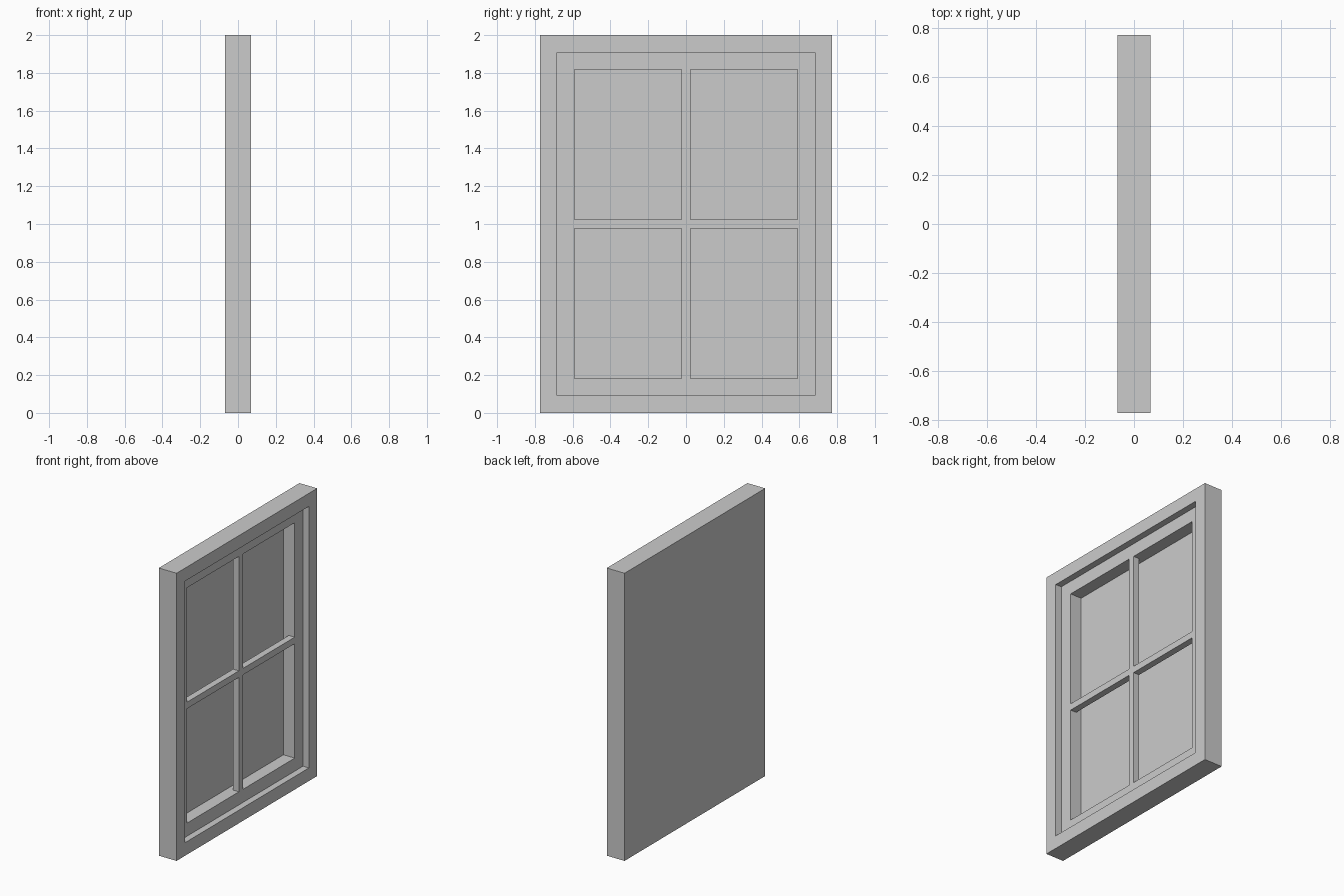
import bpy, bmesh

if "Cube" in bpy.data.objects:
    bpy.data.objects.remove(bpy.data.objects["Cube"])

U = 1 / 22          # module: every size is a multiple of this
BACK = -1.5 * U     # rear plane; the window faces +x
SHEET = 0.1 * U     # thickness of the backing pane
H, W = 44 * U, 34 * U


def finish(name, bm):
    bmesh.ops.recalc_face_normals(bm, faces=bm.faces)
    me = bpy.data.meshes.new(name)
    bm.to_mesh(me)
    bm.free()
    ob = bpy.data.objects.new(name, me)
    bpy.context.collection.objects.link(ob)
    return ob


def box(name, x0, x1, y0, y1, z0, z1):
    bm = bmesh.new()
    bmesh.ops.create_cube(bm, size=1)
    for v in bm.verts:
        v.co = (x1 if v.co.x > 0 else x0,
                y1 if v.co.y > 0 else y0,
                z1 if v.co.z > 0 else z0)
    return finish(name, bm)


def ring(name, x0, x1, inset, width):
    """Rectangular mitred frame, inset from the window outline."""
    bm = bmesh.new()
    loops = []
    for x, d in ((x0, inset), (x1, inset), (x1, inset + width), (x0, inset + width)):
        y = W / 2 - d
        loops.append([bm.verts.new((x, a, b)) for a, b in
                      ((-y, d), (y, d), (y, H - d), (-y, H - d))])
    for i in range(4):
        a, b = loops[i], loops[(i + 1) % 4]
        for j in range(4):
            k = (j + 1) % 4
            bm.faces.new((a[j], a[k], b[k], b[j]))
    return finish(name, bm)


# Backing pane closing the rear
box("pane", BACK, BACK + SHEET, -W / 2, W / 2, 0, H)

# Outer frame and recessed sash
ring("outer_frame", BACK + SHEET, 1.5 * U, 0, 2 * U)
ring("sash", BACK + SHEET, 0.5 * U, 2 * U, 2 * U)

# Glazing bars, flush with the sash front and clear of the pane
y_in, z_in, b = W / 2 - 4 * U, 4 * U, 0.5 * U
box("vertical_bar", -b, b, -b, b, z_in, H - z_in)
for side, y0, y1 in (("left", -y_in, -b), ("right", b, y_in)):
    box("horizontal_bar_" + side, -b, b, y0, y1, H / 2 - b, H / 2 + b)
